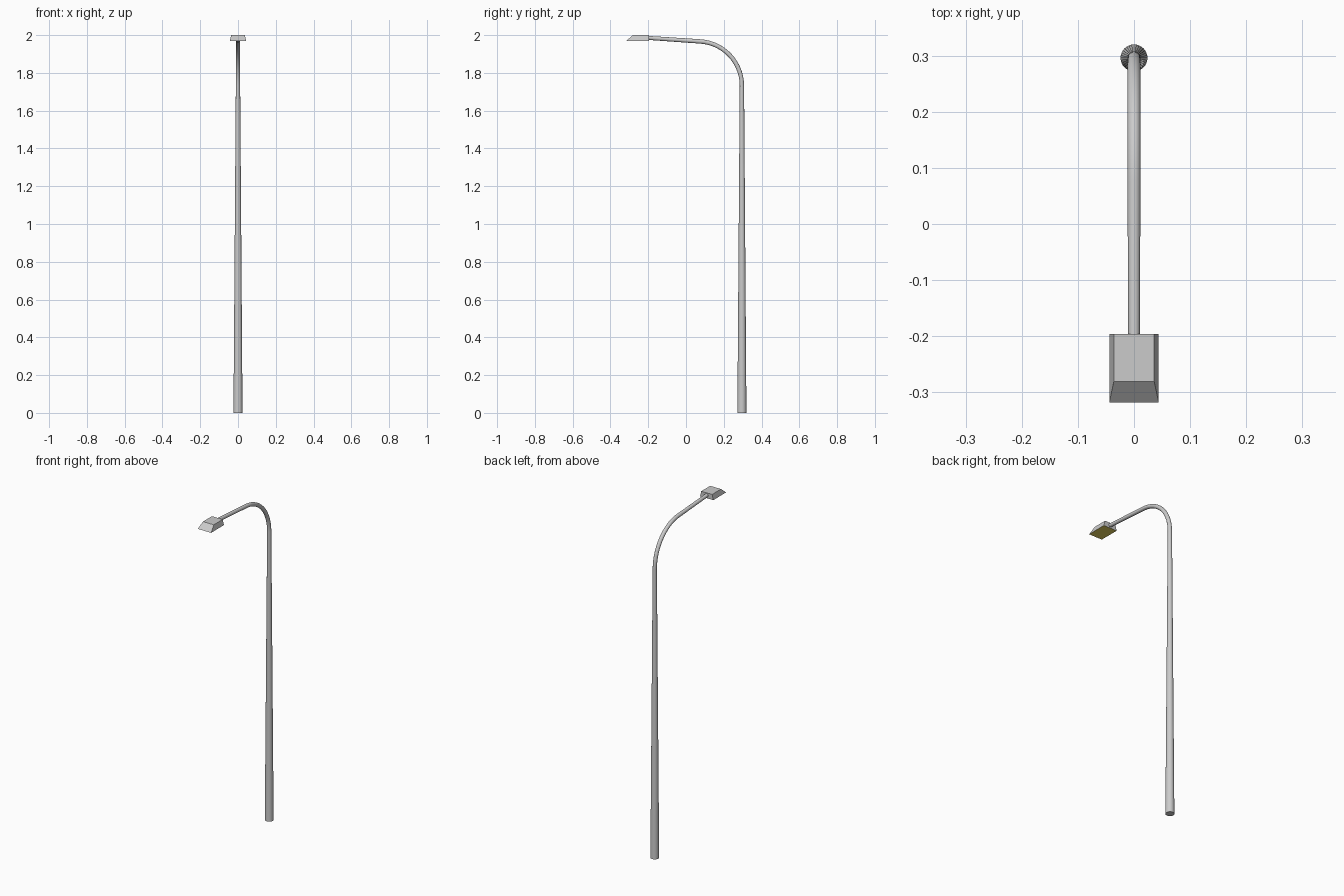
import bpy, bmesh, math

if "Cube" in bpy.data.objects:
    bpy.data.objects.remove(bpy.data.objects["Cube"])

POLE_Y, BEND_Z, BEND_R = 0.296, 1.732, 0.235
BASE_RAD, ARM_RAD = 0.024, 0.0115

# Pole path: (y, z, radius) - tapered shaft, bend, slightly rising arm
path = [(POLE_Y, 0, BASE_RAD)]
steps = 14
for i in range(steps + 1):
    a = math.radians(86.2) * i / steps
    path.append((POLE_Y - BEND_R + BEND_R * math.cos(a),
                 BEND_Z + BEND_R * math.sin(a), ARM_RAD))
path.append((-0.198, 1.985, 0.0105))

curve = bpy.data.curves.new("pole", 'CURVE')
curve.dimensions = '3D'
curve.bevel_depth = 1.0
curve.bevel_resolution = 14
curve.use_fill_caps = True
spline = curve.splines.new('POLY')
spline.points.add(len(path) - 1)
for p, (y, z, r) in zip(spline.points, path):
    p.co = (0, y, z, 1)
    p.radius = r
pole = bpy.data.objects.new("pole", curve)
bpy.context.collection.objects.link(pole)
bpy.context.view_layer.objects.active = pole
pole.select_set(True)
bpy.ops.object.convert(target='MESH')
bpy.ops.object.shade_smooth_by_angle(angle=math.radians(30))

# Lamp head: wedge box, wider at the bottom, sloped nose
bm = bmesh.new()
bmesh.ops.create_cube(bm, size=2)
for v in bm.verts:
    top = v.co.z > 0
    v.co.x *= 0.036 if top else 0.044
    v.co.y = -0.196 if v.co.y > 0 else (-0.281 if top else -0.318)
    v.co.z = 2.0 if top else 1.968
bm.normal_update()
for f in bm.faces:
    f.material_index = 1 if f.normal.z < -0.9 else 0
mesh = bpy.data.meshes.new("lamp_head")
bm.to_mesh(mesh)
bm.free()

# Grey housing with a yellow light panel underneath
for name, col in (("housing_grey", (0.8, 0.8, 0.8, 1)), ("light_yellow", (0.8, 0.65, 0.12, 1))):
    mat = bpy.data.materials.new(name)
    mat.diffuse_color = col
    mat.use_nodes = True
    mat.node_tree.nodes["Principled BSDF"].inputs["Base Color"].default_value = mat.diffuse_color
    mesh.materials.append(mat)
head = bpy.data.objects.new("lamp_head", mesh)
bpy.context.collection.objects.link(head)
